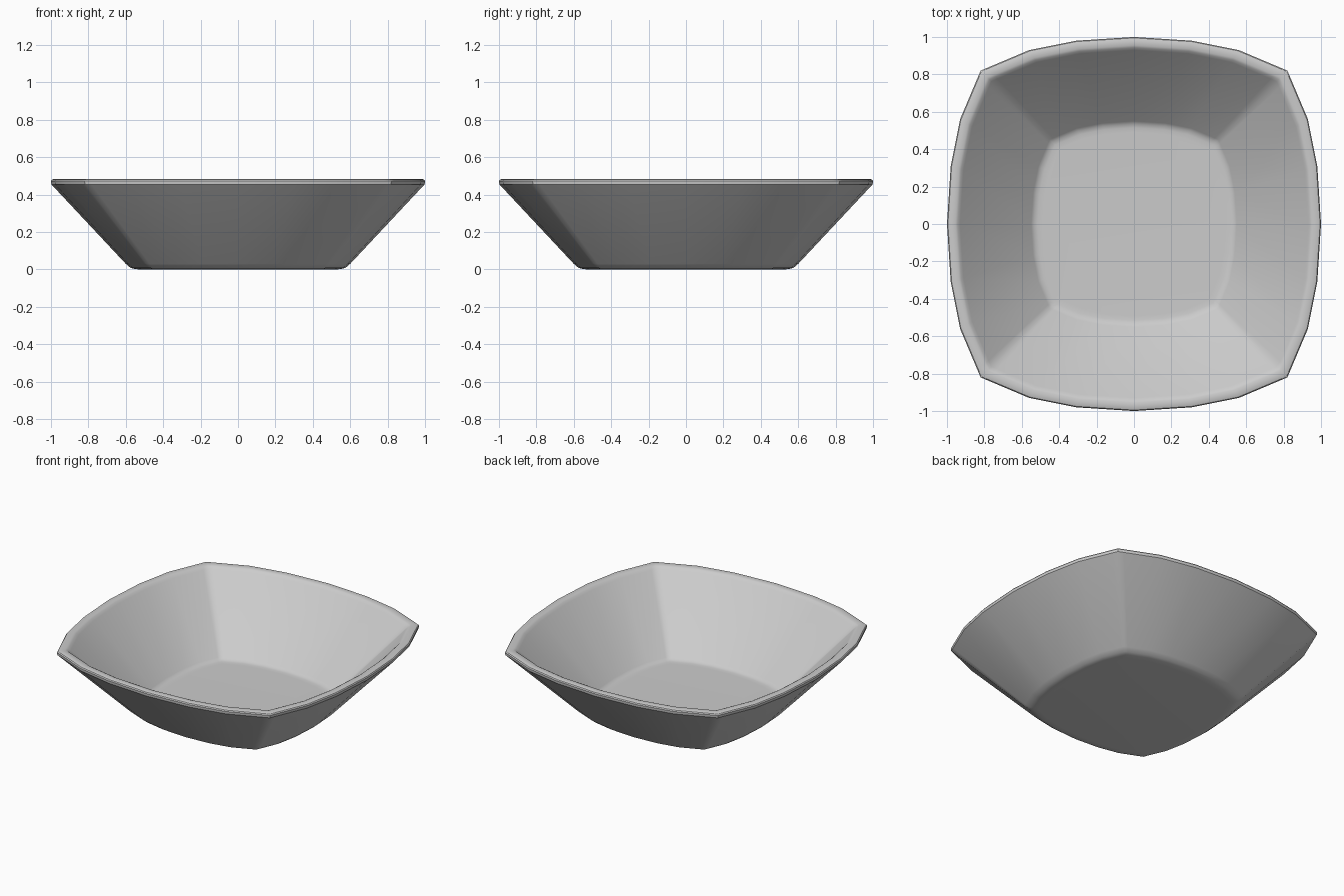
import bpy
import bmesh
import math

cube = bpy.data.objects.get("Cube")
if cube:
    bpy.data.objects.remove(cube, do_unlink=True)

# Glaze colour
glaze = bpy.data.materials.new("light grey glaze")
glaze.use_nodes = True
colour = (0.6, 0.6, 0.6, 1)
glaze.diffuse_color = colour
glaze.node_tree.nodes["Principled BSDF"].inputs["Base Color"].default_value = colour

# One quarter of the bulging square outline, turned four times
quarter = [(1, 0), (.98, .31), (.93, .56), (.835, .785),
           (.82, .82), (.785, .835), (.56, .93), (.31, .98)]
outline = []
for turn in range(4):
    for x, y in quarter:
        for _ in range(turn):
            x, y = -y, x
        outline.append((x, y))

# Cross-section from underside centre, up the outer wall, over the rim, down to the floor
section = [(.52, 0), (.55, .002), (.575, .009), (.6, .03), (.998, .455),
           (1, .473), (.995, .48), (.983, .484), (.955, .484), (.943, .478),
           (.93, .465), (.55, .056), (.535, .045), (.515, .041), (.49, .04)]

bm = bmesh.new()
rings = [[bm.verts.new((x * r, y * r, z)) for x, y in outline] for r, z in section]
count = len(outline)
for low, high in zip(rings, rings[1:]):
    for i in range(count):
        j = (i + 1) % count
        bm.faces.new((low[i], low[j], high[j], high[i]))
bm.faces.new(list(reversed(rings[0])))
bm.faces.new(rings[-1])
bmesh.ops.recalc_face_normals(bm, faces=bm.faces[:])

mesh = bpy.data.meshes.new("square_bowl")
bm.to_mesh(mesh)
bm.free()
mesh.materials.append(glaze)
bowl = bpy.data.objects.new("square_bowl", mesh)
bpy.context.collection.objects.link(bowl)

# Soft walls and corners, crisp edge below the rim
for other in bpy.context.selected_objects:
    other.select_set(False)
bowl.select_set(True)
bpy.context.view_layer.objects.active = bowl
bpy.ops.object.shade_smooth_by_angle(angle=math.radians(35))
